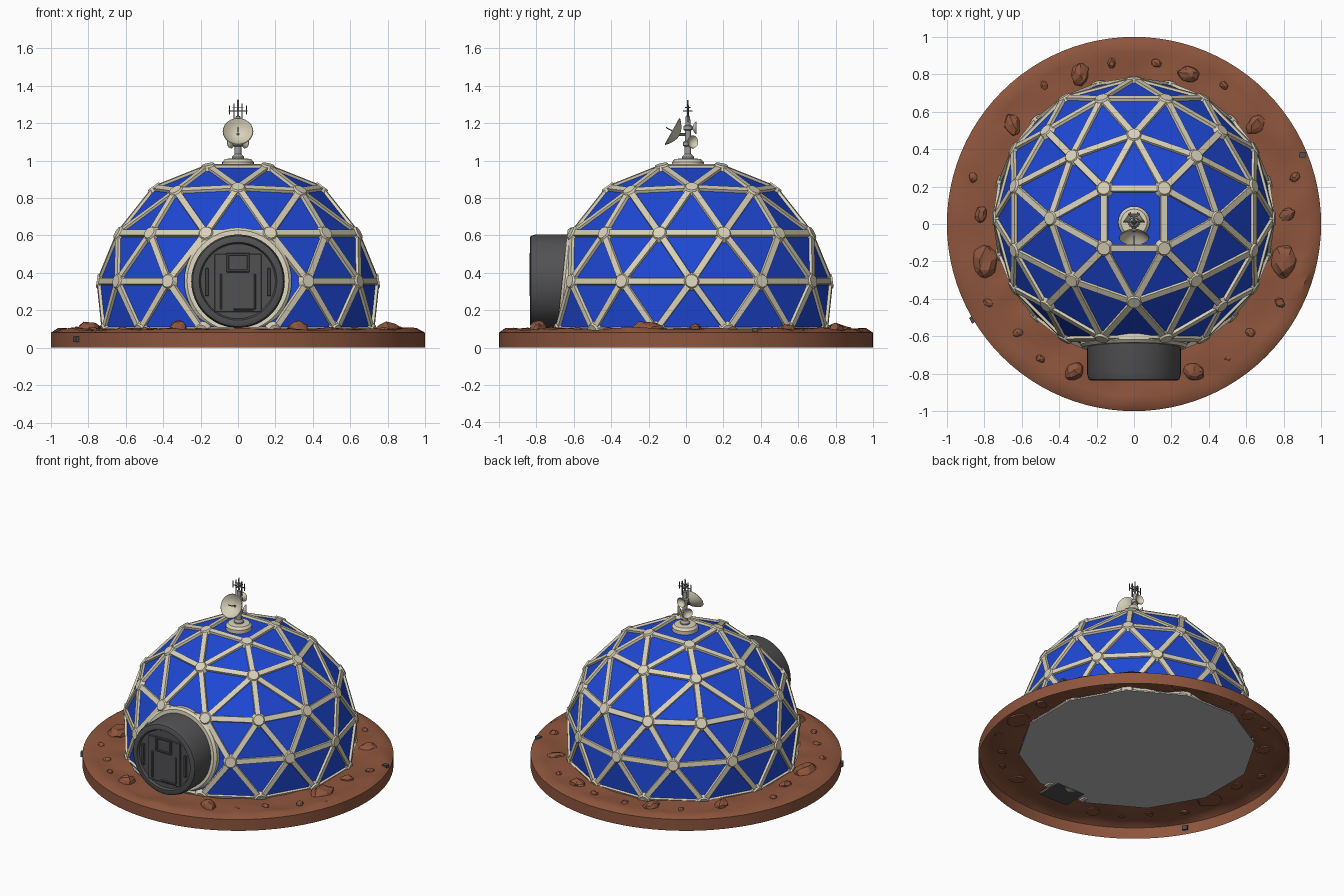
import bpy, bmesh, math, random
from mathutils import Vector, Matrix, noise

if "Cube" in bpy.data.objects:
    bpy.data.objects.remove(bpy.data.objects["Cube"])

random.seed(4)


def material(name, rgb):
    m = bpy.data.materials.new(name)
    m.diffuse_color = (*rgb, 1)
    m.use_nodes = True
    m.node_tree.nodes["Principled BSDF"].inputs["Base Color"].default_value = m.diffuse_color
    return m


BLUE = material("panel blue", (0.013, 0.064, 0.66))
BEIGE = material("frame beige", (0.69, 0.64, 0.49))
SOIL = material("red soil", (0.27, 0.092, 0.047))
DARK = material("airlock grey", (0.082, 0.082, 0.086))
FLOOR = material("floor grey", (0.5, 0.5, 0.49))
MAST = material("mast grey", (0.36, 0.35, 0.32))


def finish(bm, name, mat, smooth=None, recalc=True):
    if recalc:
        bmesh.ops.recalc_face_normals(bm, faces=bm.faces)
    me = bpy.data.meshes.new(name)
    bm.to_mesh(me)
    bm.free()
    me.materials.append(mat)
    ob = bpy.data.objects.new(name, me)
    bpy.context.collection.objects.link(ob)
    if smooth:
        bpy.ops.object.select_all(action='DESELECT')
        ob.select_set(True)
        bpy.context.view_layer.objects.active = ob
        bpy.ops.object.shade_smooth_by_angle(angle=math.radians(smooth))
    return ob


def lathe(name, profile, mat, loc=(0, 0, 0), rot=Matrix(), segs=32, turn=0):
    """Revolve (radius, height) points around z, then rotate and place."""
    bm = bmesh.new()
    rings = []
    for r, h in profile:
        n = 1 if r == 0 else segs
        rings.append([bm.verts.new((r * math.cos(turn + math.tau * i / segs),
                                    r * math.sin(turn + math.tau * i / segs), h)) for i in range(n)])
    for a, b in zip(rings, rings[1:]):
        for i in range(segs):
            j = (i + 1) % segs
            vs = [a[i % len(a)], a[j % len(a)], b[j % len(b)], b[i % len(b)]]
            bm.faces.new(list(dict.fromkeys(vs)))
    bmesh.ops.transform(bm, matrix=Matrix.Translation(loc) @ rot, verts=bm.verts)
    return finish(bm, name, mat, 35)


def add_box(bm, center, size, basis=Matrix()):
    m = Matrix.Translation(center) @ basis @ Matrix.Diagonal((*size, 1))
    return bmesh.ops.create_cube(bm, size=1, matrix=m)["verts"]


def rot_x(deg):
    return Matrix.Rotation(math.radians(deg), 4, 'X')


# ---- geodesic dome lattice: 4, 8, 12, 12, 12 nodes per ring ----
C = Vector((0, 0.03, 0.25))


def ring(n, r, z, start):
    return [Vector((r * math.cos(math.radians(start + 360 * i / n)),
                    C.y + r * math.sin(math.radians(start + 360 * i / n)), z)) for i in range(n)]


rings = [ring(4, 0.225, 0.967, 45), ring(8, 0.445, 0.853, 0), ring(12, 0.66, 0.61, 15),
         ring(12, 0.742, 0.355, 0), ring(12, 0.74, 0.09, 15)]
for p in rings[1][1::2]:  # diagonal nodes sit a little further down
    p.x, p.y, p.z = p.x * 1.05, C.y + (p.y - C.y) * 1.05, 0.837
faces = [[(0, 0), (0, 1), (0, 2), (0, 3)]]
for i in range(4):
    a, b, c, d = (1, 2 * i), (1, 2 * i + 1), (1, (2 * i + 2) % 8), (0, i)
    e, f, g = (2, 3 * i), (2, 3 * i + 1), (2, 3 * i + 2)
    faces += [[d, a, b], [d, b, c], [d, c, (0, (i + 1) % 4)], [b, e, f], [b, f, g],
              [a, (2, (3 * i - 1) % 12), e], [a, e, b], [b, g, c]]
for j in range(12):
    k = (j + 1) % 12
    faces += [[(2, j), (3, j), (3, k)], [(2, j), (3, k), (2, k)],
              [(3, j), (4, j), (3, k)], [(4, j), (4, k), (3, k)]]
FRONT = (3, 9)  # node replaced by the airlock opening
rings[3][9] = Vector((0, -0.635, 0.355))

bm = bmesh.new()
verts = {(r, i): bm.verts.new(p) for r, ps in enumerate(rings) for i, p in enumerate(ps)}
for f in faces:
    bm.faces.new([verts[k] for k in f])
finish(bm, "dome_panels", BLUE)

# ---- struts along every lattice edge, with hub plates on the nodes ----
bm = bmesh.new()
edges = {tuple(sorted((f[i], f[i - 1]))) for f in faces for i in range(len(f))}
for ka, kb in sorted(edges):
    if FRONT in (ka, kb):
        continue
    a, b = rings[ka[0]][ka[1]], rings[kb[0]][kb[1]]
    mid = (a + b) / 2
    x = (b - a).normalized()
    n = mid - C
    n = (n - x * n.dot(x)).normalized()
    basis = Matrix((x, n.cross(x), n)).transposed().to_4x4()
    for v in add_box(bm, mid, ((b - a).length, 0.042, 0.024), basis):
        if (v.co - mid).dot(n) > 0:  # bevelled cross-section, narrower outside
            side = n.cross(x)
            v.co -= side * (v.co - mid).dot(side) * 0.2
for r, ps in enumerate(rings):
    for i, p in enumerate(ps):
        if (r, i) != FRONT:
            n = (p - C).normalized()
            m = Matrix.Translation(p) @ n.to_track_quat('Z', 'Y').to_matrix().to_4x4()
            bmesh.ops.create_cone(bm, cap_ends=True, segments=12, radius1=0.05, radius2=0.034,
                                  depth=0.026, matrix=m)
for v in bm.verts:
    v.co.z = max(v.co.z, 0.087)
finish(bm, "dome_struts", BEIGE)

# ---- ground ring: uneven soil sheet with an outer wall, open underneath ----
bm = bmesh.new()
radii = [0.72, 0.77, 0.82, 0.87, 0.92, 0.965, 1.0, 1.0]
SEG = 96
rows = []
for k, r in enumerate(radii):
    row = []
    for i in range(SEG):
        t = math.tau * i / SEG
        x, y = r * math.cos(t), r * math.sin(t)
        z = 0.098 + 0.016 * noise.noise(Vector((x * 7, y * 7, 1.3)))
        z = 0 if k == 7 else 0.08 if k == 6 else max(z, 0.084)
        row.append(bm.verts.new((x, y, z)))
    rows.append(row)
for a, b in zip(rows, rows[1:]):
    for i in range(SEG):
        j = (i + 1) % SEG
        bm.faces.new([a[i], b[i], b[j], a[j]])
finish(bm, "soil_ring", SOIL, 40, recalc=False)

lathe("dome_floor", [(0, 0.074), (0.762, 0.074), (0.762, 0.084), (0, 0.084)], FLOOR,
      (0, C.y, 0), segs=12, turn=math.radians(15))

# ---- scattered rocks, mirrored left and right ----
bm = bmesh.new()
spots = [(0.29, 0.80, 0.06, 0.035), (0.65, 0.53, 0.06, 0.03), (0.80, -0.20, 0.09, 0.045),
         (0.82, 0.05, 0.045, 0.035), (0.32, -0.79, 0.058, 0.05), (0.86, 0.25, 0.03, 0.02),
         (0.48, 0.74, 0.025, 0.018), (0.12, 0.86, 0.03, 0.018), (0.62, -0.58, 0.03, 0.018),
         (0.50, -0.72, 0.025, 0.018), (0.78, -0.42, 0.03, 0.018)]
for px, py, r, h in spots:
    for s in (-1, 1):
        m = (Matrix.Translation((s * px, py, 0.093)) @ Matrix.Rotation(random.uniform(0, 6), 4, 'Z')
             @ Matrix.Diagonal((r, r * 0.75, h, 1)))
        made = bmesh.ops.create_icosphere(bm, subdivisions=2, radius=1, matrix=m)
        for v in made["verts"]:
            v.co += Vector([random.uniform(-0.1, 0.1) * r for _ in range(3)])
            v.co.z = max(v.co.z, 0.088)
finish(bm, "rocks", SOIL)

# ---- two small grey stones set into the soil ----
bm = bmesh.new()
add_box(bm, (0.9, 0.37, 0.09), (0.035, 0.03, 0.03))
add_box(bm, (-0.86, -0.51, 0.045), (0.03, 0.035, 0.03), Matrix.Rotation(0.5, 4, 'Z'))
finish(bm, "grey_stones", DARK)

# ---- airlock: round tunnel with a recessed front hatch ----
lathe("airlock_tunnel", [(0, -0.1), (0.25, -0.1), (0.25, 0.165), (0.242, 0.19), (0.232, 0.195),
                         (0.208, 0.195), (0.2, 0.18), (0, 0.18)], DARK, (0, -0.64, 0.355), rot_x(90), 48)
lathe("airlock_collar", [(0.24, -0.03), (0.287, -0.03), (0.287, 0.015), (0.272, 0.03), (0.24, 0.03),
                         (0.24, -0.03)], BEIGE, (0, -0.632, 0.355), rot_x(84), 48)
bm = bmesh.new()
add_box(bm, (0, -0.72, 0.08), (0.22, 0.18, 0.02))
finish(bm, "airlock_footing", DARK)
bm = bmesh.new()
for s in (-1, 1):
    add_box(bm, (s * 0.145, -0.68, 0.078), (0.03, 0.05, 0.03))
finish(bm, "collar_feet", BEIGE)

# ---- hatch details: door slab, window frame, hinges and handles ----
bm = bmesh.new()
add_box(bm, (0, -0.822, 0.345), (0.25, 0.012, 0.31))
for s in (-1, 1):
    add_box(bm, (s * 0.055, -0.83, 0.455), (0.014, 0.014, 0.1))
    add_box(bm, (0, -0.83, 0.455 + s * 0.045), (0.124, 0.014, 0.014))
    add_box(bm, (s * 0.165, -0.826, 0.35), (0.016, 0.022, 0.15))
    add_box(bm, (s * 0.09, -0.83, 0.3), (0.01, 0.01, 0.19))
add_box(bm, (0.03, -0.83, 0.205), (0.11, 0.01, 0.01))
slab = finish(bm, "hatch_door", DARK)
bev = slab.modifiers.new("soft_edges", 'BEVEL')
bev.width = 0.003

# ---- antenna: base, mast, dishes and whip aerials ----
AX, AY = 0, 0.01
lathe("antenna_base", [(0, 0.965), (0.085, 0.965), (0.085, 0.992), (0.07, 1.008), (0.035, 1.012),
                       (0, 1.012)], BEIGE, (AX, AY, 0), segs=24)
lathe("antenna_mast", [(0, 1.0), (0.032, 1.0), (0.032, 1.02), (0.018, 1.035), (0.018, 1.075),
                       (0.026, 1.08), (0.026, 1.1), (0.016, 1.105), (0.016, 1.16), (0.024, 1.165),
                       (0.024, 1.185), (0.014, 1.19), (0.012, 1.235), (0.006, 1.24), (0.004, 1.325),
                       (0, 1.325)], MAST, (AX, AY, 0), segs=16)


def dish(name, r, depth, loc, rot):
    steps = [i / 5 for i in range(6)]
    outer = [(r * t, depth * t * t) for t in steps]
    inner = [(r * t * 0.96, depth * t * t + 0.004) for t in reversed(steps)]
    lathe(name, outer + inner, BEIGE, loc, rot, 24)


dish("main_dish", 0.082, 0.042, (0, -0.035, 1.135), rot_x(61))
dish("rear_dish", 0.034, 0.018, (0, 0.035, 1.175), rot_x(-90))
for s in (-1, 1):
    dish("low_dish", 0.035, 0.018, (s * 0.022, 0.025, 1.1),
         Matrix.Rotation(math.radians(-s * 55), 4, 'Z') @ rot_x(-90))

bm = bmesh.new()
add_box(bm, (0, -0.015, 1.14), (0.016, 0.05, 0.016))       # dish arm
add_box(bm, (0, -0.085, 1.165), (0.006, 0.05, 0.006), rot_x(-29))  # feed rod
for z, w in ((1.265, 0.1), (1.285, 0.06)):
    add_box(bm, (AX, AY, z), (w, 0.005, 0.005))
    add_box(bm, (AX, AY, z), (0.005, w * 0.5, 0.005))
for s in (-1, 1):
    add_box(bm, (s * 0.045, AY, 1.27), (0.005, 0.005, 0.05))
    add_box(bm, (s * 0.022, AY, 1.255), (0.006, 0.006, 0.1))
finish(bm, "antenna_aerials", DARK)
